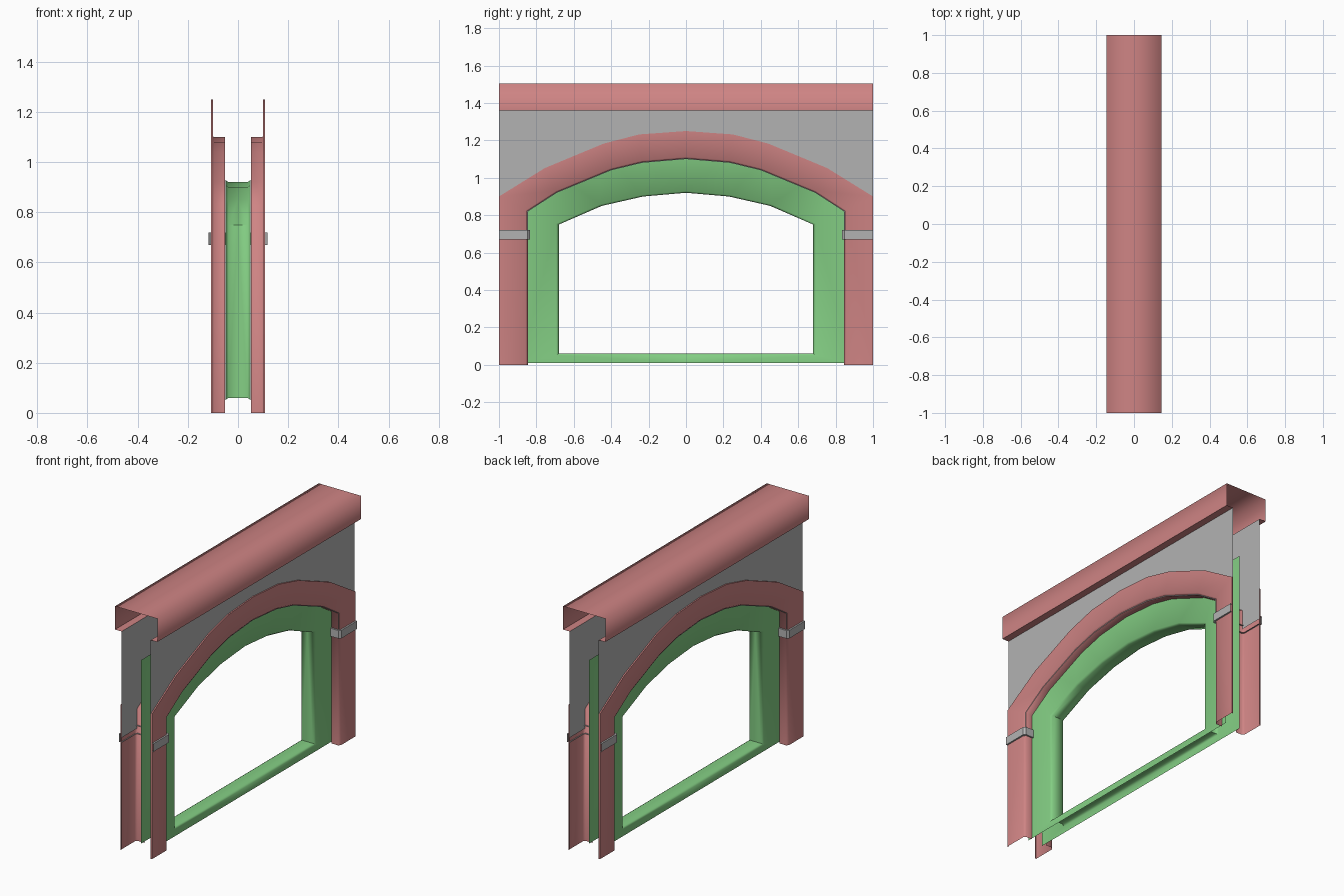
import bpy, bmesh, math

cube = bpy.data.objects.get("Cube")
if cube:
    bpy.data.objects.remove(cube, do_unlink=True)


def material(name, rgb):
    m = bpy.data.materials.new(name)
    m.use_nodes = True
    m.diffuse_color = (*rgb, 1)
    m.node_tree.nodes["Principled BSDF"].inputs["Base Color"].default_value = (*rgb, 1)
    return m


RED = material("dusty_red", (0.62, 0.23, 0.23))
GREEN = material("soft_green", (0.23, 0.62, 0.23))
GREY = material("stone_grey", (0.45, 0.45, 0.45))


def loft(name, rows, mat, angle=60):
    """Skin rows of points with quads, then mirror the quarter in x and y."""
    bm = bmesh.new()
    grid = [[bm.verts.new(p) for p in row] for row in rows]
    for a, b in zip(grid, grid[1:]):
        for i in range(len(a) - 1):
            bm.faces.new((a[i], a[i + 1], b[i + 1], b[i]))
    bmesh.ops.remove_doubles(bm, verts=bm.verts, dist=0.0005)
    bm.normal_update()
    # Sheets face outward: up or towards +x
    if sum((f.normal.x + 0.1 * f.normal.z) * f.calc_area() for f in bm.faces) < 0:
        bmesh.ops.reverse_faces(bm, faces=bm.faces)
    mesh = bpy.data.meshes.new(name)
    bm.to_mesh(mesh)
    bm.free()
    mesh.materials.append(mat)
    ob = bpy.data.objects.new(name, mesh)
    bpy.context.collection.objects.link(ob)
    bpy.ops.object.select_all(action="DESELECT")
    ob.select_set(True)
    bpy.context.view_layer.objects.active = ob
    bpy.ops.object.shade_smooth_by_angle(angle=math.radians(angle))
    mod = ob.modifiers.new("mirror", "MIRROR")
    mod.use_axis = (True, True, False)
    return ob


def at_x(x, outline):
    return [(x, y, z) for y, z in outline]


def blend(a, b, t):
    return [(p[0] + (q[0] - p[0]) * t, p[1] + (q[1] - p[1]) * t) for p, q in zip(a, b)]


# Posts and arch band: one moulding following the opening
arch = [(0.845, 0.82), (0.69, 0.92), (0.4, 1.04), (0.235, 1.08), (0, 1.1)]
inner = [(0.845, 0)] + arch
outer = [(1, 0), (1, 0.9), (0.755, 1.052), (0.44, 1.183), (0.25, 1.232), (0, 1.25)]
loft("arch_surround", [
    at_x(0.1, outer),
    at_x(0.108, outer),
    at_x(0.108, blend(inner, outer, 0.08)),
    at_x(0.096, inner),
    at_x(0.052, inner),
], RED)

# Wall sheet behind the arch band
low = [(1, 0.7), (0.845, 0.7)] + arch
loft("wall_panel", [at_x(0.1, low), at_x(0.1, [(y, 1.36) for y, z in low])], GREY)

# Window frame: face sheet, chamfered rim and reveal
opening = [(0, 0.06), (0.68, 0.06), (0.68, 0.75), (0.45, 0.85), (0.23, 0.9), (0, 0.92)]
border = [(0, 0.01), (0.88, 0.01), (0.88, 1.15), (0.45, 1.15), (0.23, 1.15), (0, 1.15)]
rim = [(y * 1.02, 0.5 + (z - 0.5) * 1.02) for y, z in opening]
loft("window_frame", [
    at_x(0.05, border),
    at_x(0.05, rim),
    at_x(0.038, opening),
    at_x(0, opening),
], GREEN)

# Bands around the posts
wrap = [(0.118, 1), (0.118, 0.848), (0.105, 0.835), (0.05, 0.835)]
core = [(0.1, 1), (0.1, 0.86), (0.096, 0.855), (0.05, 0.855)]
loft("post_band", [[(x, y, z) for x, y in path] for path, z in
                   ((core, 0.67), (wrap, 0.67), (wrap, 0.72), (core, 0.72))], GREY, 40)

# Cornice with softly shaded edges, and its underside
profile = [(0, 1.505), (0.145, 1.505), (0.145, 1.36)]
loft("cornice", [[(x, y, z) for x, z in profile] for y in (0, 1)], RED, 120)
loft("cornice_underside", [[(x, y, 1.36) for x in (0.145, 0.1)] for y in (0, 1)], RED)
bpy.data.objects["cornice_underside"].data.flip_normals()
